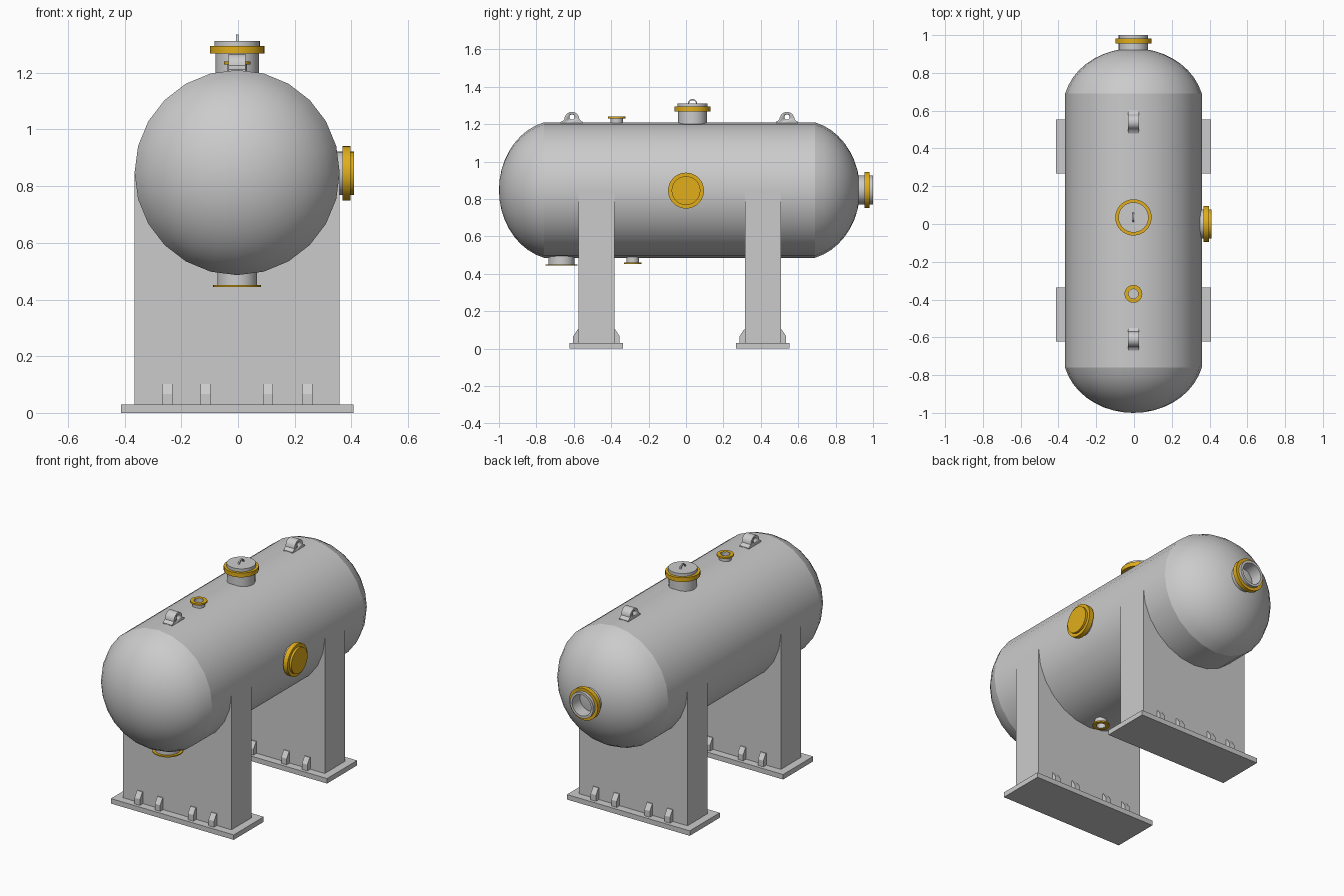
import bpy, bmesh
from math import sin, cos, pi, radians
from mathutils import Matrix, Vector

if "Cube" in bpy.data.objects:
    bpy.data.objects.remove(bpy.data.objects["Cube"])

CX, CZ, R = -0.003, 0.848, 0.362

yellow = bpy.data.materials.new("yellow_paint")
yellow.diffuse_color = (0.75, 0.42, 0.01, 1)
yellow.use_nodes = True
yellow.node_tree.nodes["Principled BSDF"].inputs["Base Color"].default_value = yellow.diffuse_color


def finish(name, bm, mat=None, angle=30):
    bmesh.ops.remove_doubles(bm, verts=bm.verts, dist=1e-5)
    bmesh.ops.recalc_face_normals(bm, faces=bm.faces)
    me = bpy.data.meshes.new(name)
    bm.to_mesh(me)
    bm.free()
    me.shade_smooth()
    me.set_sharp_from_angle(angle=radians(angle))
    if mat:
        me.materials.append(mat)
    ob = bpy.data.objects.new(name, me)
    bpy.context.collection.objects.link(ob)
    return ob


def lathe(name, profile, loc, axis, mat=None, sides=32, closed=False, angle=30):
    """Spin (radius, distance) points about an axis through loc."""
    bm = bmesh.new()
    rot = Vector((0, 0, 1)).rotation_difference(Vector(axis)).to_matrix().to_4x4()
    m = Matrix.Translation(loc) @ rot
    rings = [[bm.verts.new(m @ Vector((r * cos(2 * pi * i / sides), r * sin(2 * pi * i / sides), h)))
              for i in range(sides)] for r, h in profile]
    pairs = list(zip(rings, rings[1:]))
    if closed:
        pairs.append((rings[-1], rings[0]))
    for a, b in pairs:
        for i in range(sides):
            j = (i + 1) % sides
            bm.faces.new((a[i], a[j], b[j], b[i]))
    return finish(name, bm, mat, angle)


def ring(name, r_in, r_out, h0, h1, loc, axis, mat=None):
    return lathe(name, [(r_in, h0), (r_out, h0), (r_out, h1), (r_in, h1)], loc, axis, mat, closed=True)


def disc(name, r, h0, h1, loc, axis, mat=None):
    return lathe(name, [(0, h0), (r, h0), (r, h1), (0, h1)], loc, axis, mat)


def extrude(name, pts, vec):
    """Extrude a planar outline along vec."""
    bm = bmesh.new()
    f = bm.faces.new([bm.verts.new(p) for p in pts])
    new = bmesh.ops.extrude_face_region(bm, geom=[f], use_keep_orig=True)["geom"]
    bmesh.ops.translate(bm, vec=vec, verts=[v for v in new if isinstance(v, bmesh.types.BMVert)])
    return finish(name, bm)


def box(name, x0, x1, y0, y1, z0, z1):
    return extrude(name, [(x0, y0, z0), (x1, y0, z0), (x1, y1, z0), (x0, y1, z0)], (0, 0, z1 - z0))


# vessel shell with domed heads
t0, n, depth = 0.25, 9, 0.24
dome = []
for i in range(n + 1):
    t = t0 + (pi / 2 - t0) * i / n
    dome.append((max(R * cos(t) / cos(t0), 0), depth * (sin(t) - sin(t0)) / (1 - sin(t0))))
shell = [(r, -0.76 - d) for r, d in reversed(dome)] + [(r, 0.69 + d) for r, d in dome]
lathe("vessel_shell", shell, (CX, 0, CZ), (0, 1, 0), sides=24, angle=19)

# top manway with lid and lifting handle
top = (CX, 0.035, 0)
lathe("manway_neck", [(0.077, 1.17), (0.077, 1.27)], top, (0, 0, 1))
disc("manway_flange", 0.096, 1.268, 1.294, top, (0, 0, 1), yellow)
disc("manway_lid", 0.08, 1.29, 1.312, top, (0, 0, 1))
arc = [(pi * i / 12) for i in range(13)]
extrude("manway_handle",
        [(CX - 0.004, 0.035 + 0.025 * cos(a), 1.31 + 0.025 * sin(a)) for a in arc] +
        [(CX - 0.004, 0.035 + 0.018 * cos(a), 1.31 + 0.018 * sin(a)) for a in reversed(arc)],
        (0.008, 0, 0))

# side manway, closed by a blind cover
side = (CX, 0, 0.845)
lathe("side_neck", [(0.077, 0.33), (0.077, 0.38)], side, (1, 0, 0))
disc("side_flange", 0.096, 0.372, 0.4, side, (1, 0, 0), yellow)
disc("side_cover", 0.077, 0.395, 0.413, side, (1, 0, 0), yellow)

# open nozzle on the back head
back = (CX, 0, 0.848)
ring("back_neck", 0.063, 0.078, 0.88, 1.0, back, (0, 1, 0))
ring("back_flange", 0.07, 0.096, 0.955, 0.982, back, (0, 1, 0), yellow)

# small open nozzles: name, y, neck radius, flange radius, direction, tip distance, flange thickness
for name, y, r, rf, d, tip, th in (
        ("vent", -0.37, 0.034, 0.047, 1, 0.392, 0.01),
        ("outlet", -0.665, 0.07, 0.085, -1, 0.404, 0.007),
        ("drain", -0.285, 0.034, 0.047, -1, 0.395, 0.008)):
    loc = (CX, y, CZ)
    ring(name + "_neck", r - 0.009, r, 0.33, tip - 0.001, loc, (0, 0, d))
    ring(name + "_flange", r - 0.006, rf, tip - th, tip, loc, (0, 0, d), yellow)


# lifting lugs: rounded plates with an eye
for tag, y in (("front", -0.61), ("back", 0.54)):
    outline = [(0.06, 1.19), (0.06, 1.212), (0.05, 1.217)]
    outline += [(0.04 * cos(a), 1.226 + 0.04 * sin(a)) for a in arc]
    outline += [(-0.05, 1.217), (-0.06, 1.212), (-0.06, 1.19)]
    lug = extrude(tag + "_lifting_lug", [(CX - 0.03, y + a, z) for a, z in outline], (0.06, 0, 0))
    cut = disc(tag + "_eye_cutter", 0.014, -0.1, 0.1, (CX, y, 1.238), (1, 0, 0))
    cut.hide_render = True
    cut.hide_set(True)
    cut.display_type = 'WIRE'
    mod = lug.modifiers.new("eye", 'BOOLEAN')
    mod.operation, mod.object, mod.solver = 'DIFFERENCE', cut, 'EXACT'

# saddles: curved cradle web, base plate and gussets
for tag, yc in (("front", -0.479), ("back", 0.411)):
    web = [(CX - R, 0.02), (CX + R, 0.02), (CX + R, CZ)]
    web += [(CX + 0.352 * cos(a), CZ - 0.352 * sin(a)) for a in [pi * i / 24 for i in range(25)]]
    web += [(CX - R, CZ)]
    extrude(tag + "_saddle_web", [(x, yc - 0.096, z) for x, z in web], (0, 0.192, 0))
    box(tag + "_base_plate", CX - 0.41, CX + 0.41, yc - 0.143, yc + 0.143, 0, 0.03)
    for k, x in enumerate((-0.25, -0.115, 0.106, 0.244)):
        for s in (-1, 1):
            prof = [(0.09, 0.025), (0.124, 0.025), (0.124, 0.067), (0.101, 0.102), (0.09, 0.102)]
            extrude(f"{tag}_gusset_{k}_{'front' if s < 0 else 'back'}",
                    [(x - 0.018, yc + s * a, z) for a, z in prof], (0.036, 0, 0))
